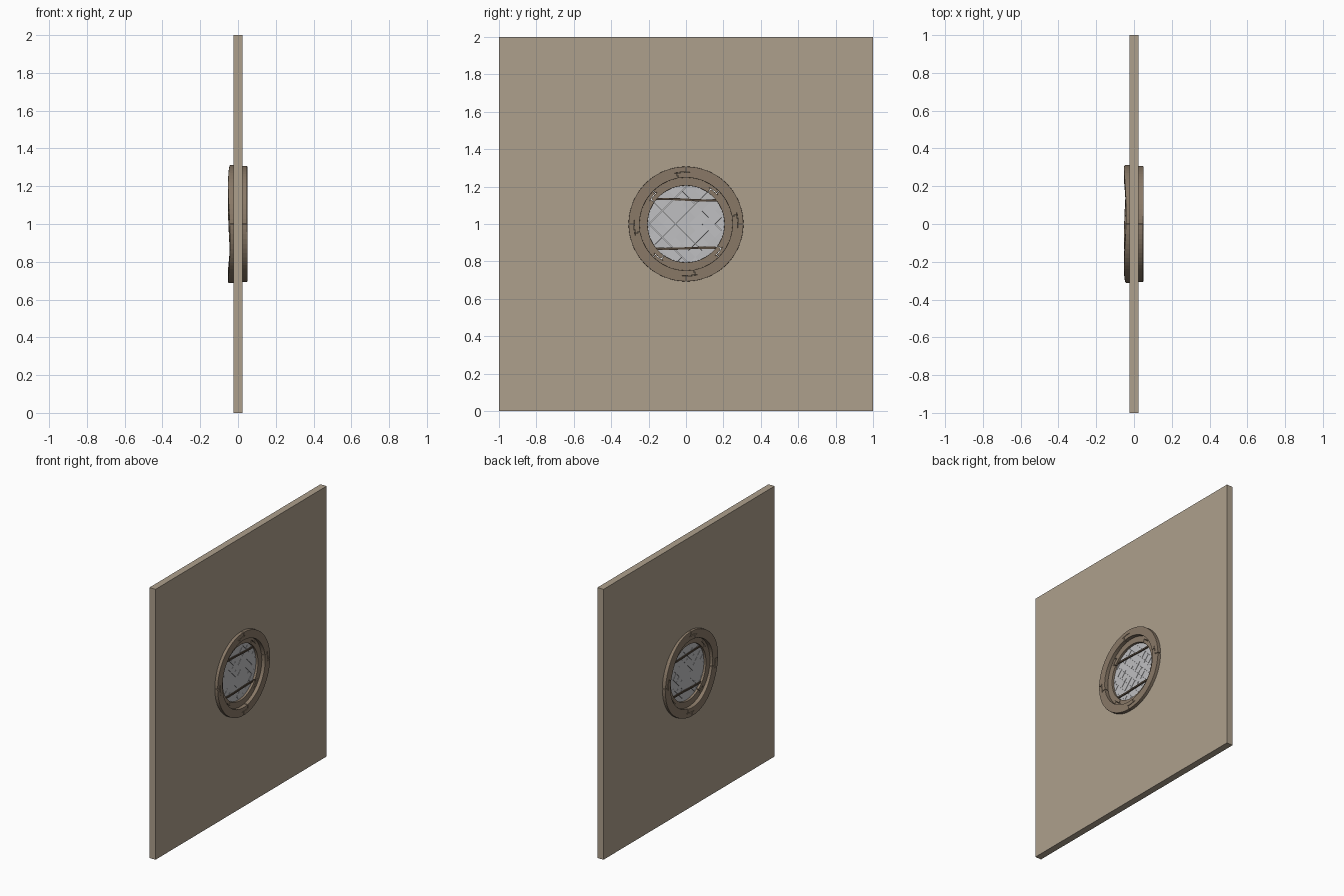
import bpy, bmesh, math, random
from mathutils import Vector, Matrix

if "Cube" in bpy.data.objects:
    bpy.data.objects.remove(bpy.data.objects["Cube"])

random.seed(4)


def material(name, rgb):
    m = bpy.data.materials.new(name)
    m.diffuse_color = (*rgb, 1)
    m.use_nodes = True
    m.node_tree.nodes["Principled BSDF"].inputs["Base Color"].default_value = m.diffuse_color
    return m


PLASTER = material("tan wall", (0.42, 0.35, 0.265))
WOOD = material("brown wood", (0.25, 0.19, 0.135))
DARK = material("dark wood", (0.09, 0.065, 0.045))
GLASS = material("grey glass", (0.52, 0.52, 0.535))


def finish(name, bm, mat):
    bmesh.ops.recalc_face_normals(bm, faces=bm.faces[:])
    me = bpy.data.meshes.new(name)
    bm.to_mesh(me)
    bm.free()
    ob = bpy.data.objects.new(name, me)
    me.materials.append(mat)
    bpy.context.collection.objects.link(ob)
    return ob


def bevel(ob, width):
    b = ob.modifiers.new("soft edges", 'BEVEL')
    b.width = width
    b.segments = 2
    b.limit_method = 'ANGLE'
    b.angle_limit = math.radians(50)


def polar(x, r, a):
    return Vector((x, r * math.cos(a), 1 + r * math.sin(a)))


# Wall panel: a square slab with a round opening
bm = bmesh.new()
N = 64
loops = []
for x in (-0.025, 0.025):
    hole, rim = [], []
    for i in range(N):
        a = math.tau * i / N
        hole.append(bm.verts.new(polar(x, 0.252, a)))
        rim.append(bm.verts.new(polar(x, 1 / max(abs(math.cos(a)), abs(math.sin(a))), a)))
    loops.append((hole, rim))
(h0, r0), (h1, r1) = loops
for i in range(N):
    j = (i + 1) % N
    for p, q in ((h0, r0), (r0, r1), (r1, h1), (h1, h0)):
        bm.faces.new((p[i], p[j], q[j], q[i]))
finish("wall_panel", bm, PLASTER)


# Quarter ring with stepped lap joints at both ends
def ring_piece(name, start, r_in, r_out, x_back, x_front, wave, soft):
    bm = bmesh.new()
    step, mid, gap = math.radians(5), (r_in + r_out) / 2, 0.0015
    for first, lo, hi in ((0, mid, r_out), (2, r_in, mid)):
        for i in range(first, first + 18):
            quad = []
            for col, r in ((i, lo), (i, hi), (i + 1, hi), (i + 1, lo)):
                a = start + col * step
                if col == first:
                    a += gap / mid
                if col == first + 18:
                    a -= gap / mid
                if r == mid and first == 0 and col < 2:
                    r += gap
                if r == mid and first == 2 and col > 18:
                    r -= gap
                quad.append(bm.verts.new(polar(x_back, r, a)))
            bm.faces.new(quad)
    bmesh.ops.remove_doubles(bm, verts=bm.verts[:], dist=0.0003)
    top = bmesh.ops.extrude_face_region(bm, geom=bm.faces[:])
    for v in top["geom"]:
        if isinstance(v, bmesh.types.BMVert):
            a = math.atan2(v.co.z - 1, v.co.y)
            v.co.x = x_front + wave(a)
    bevel(finish(name, bm, WOOD), soft)


for k in range(4):
    a = k * math.pi / 2
    ring_piece(f"outer_trim_right_{k+1}", a, 0.248, 0.307, 0.02, 0.049,
               lambda t: 0.002 * math.sin(2 * t), 0.002)
    ring_piece(f"outer_trim_left_{k+1}", a, 0.248, 0.312, -0.02, -0.048,
               lambda t: -0.005 * math.sin(3 * t + 0.6), 0.004)
    ring_piece(f"inner_frame_{k+1}", a + math.pi / 4, 0.205, 0.256, -0.02, 0.02,
               lambda t: 0.0, 0.002)

# Glass: a disc cut into a diamond lattice of slightly uneven panes
bm = bmesh.new()
bmesh.ops.create_circle(bm, cap_ends=True, radius=0.212, segments=48,
                        matrix=Matrix.Translation((0, 0, 1)) @ Matrix.Rotation(math.pi / 2, 4, 'Y'))
for d in (Vector((0, 1, 1)).normalized(), Vector((0, 1, -1)).normalized()):
    for k in range(-4, 5):
        bmesh.ops.bisect_plane(bm, geom=bm.verts[:] + bm.edges[:] + bm.faces[:],
                               plane_co=Vector((0, 0, 1)) + d * (k * 0.05 + 0.01), plane_no=d)
bmesh.ops.split_edges(bm, edges=bm.edges[:])
for f in bm.faces:
    c = f.calc_center_median()
    rot = Matrix.Rotation(random.uniform(-.03, .03), 3, 'Y') @ Matrix.Rotation(random.uniform(-.03, .03), 3, 'Z')
    for v in f.verts:
        v.co = c + rot @ ((v.co - c) * 0.985)
glass = finish("glass_panes", bm, GLASS)
s = glass.modifiers.new("thickness", 'SOLIDIFY')
s.thickness = 0.006
s.offset = 0

# Two slightly bowed horizontal bars across the glass
for name, z, bow in (("upper_bar", 1.13, 0.004), ("lower_bar", 0.87, -0.003)):
    bm = bmesh.new()
    rows = []
    for i in range(13):
        y = -0.168 + 0.336 * i / 12
        zc = z - bow * math.sin(y * 14)
        rows.append([bm.verts.new((x, y, zc + h)) for x, h in
                     ((-0.011, -0.006), (0.011, -0.006), (0.011, 0.006), (-0.011, 0.006))])
    for p, q in zip(rows, rows[1:]):
        for i in range(4):
            j = (i + 1) % 4
            bm.faces.new((p[i], p[j], q[j], q[i]))
    bm.faces.new(rows[0])
    bm.faces.new(rows[-1])
    finish(name, bm, DARK)
